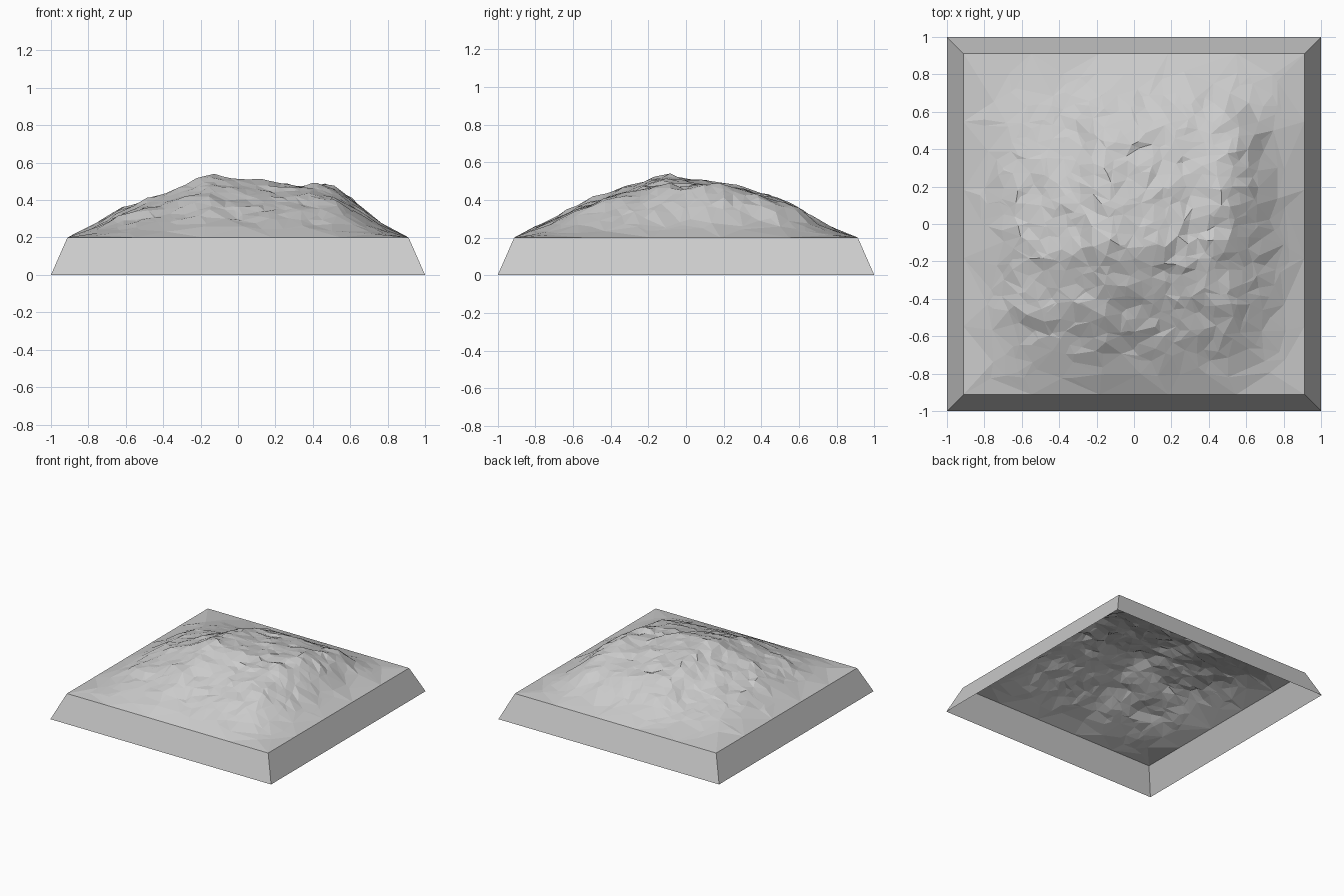
import bpy
import bmesh
import math
import random
from mathutils import Vector, noise, geometry

random.seed(4)
if "Cube" in bpy.data.objects:
    bpy.data.objects.remove(bpy.data.objects["Cube"], do_unlink=True)

RIM, FOOT, BASE_H, RISE = 0.912, 1.0, 0.2, 0.345

grey = bpy.data.materials.new("stone_grey")
grey.use_nodes = True
colour = (0.6, 0.6, 0.6, 1)
grey.diffuse_color = colour
grey.node_tree.nodes["Principled BSDF"].inputs["Base Color"].default_value = colour

# Ridge lines of the hill: position, height above the base
ACROSS = [(-RIM, 0), (-0.8, 0.06), (-0.6, 0.165), (-0.42, 0.22), (-0.3, 0.275),
          (-0.16, 0.345), (0, 0.315), (0.15, 0.3), (0.35, 0.265), (0.5, 0.24),
          (0.6, 0.185), (0.7, 0.11), (0.8, 0.05), (RIM, 0)]
ALONG = [(-RIM, 0), (-0.8, 0.06), (-0.6, 0.16), (-0.4, 0.25), (-0.2, 0.32),
         (-0.12, 0.35), (0, 0.33), (0.15, 0.31), (0.3, 0.285), (0.55, 0.21),
         (0.65, 0.15), (0.75, 0.07), (RIM, 0)]

# Local swells and hollows: x, y, radius, height
SWELLS = [(-0.35, 0.52, 0.25, -0.045), (0.48, 0.15, 0.22, 0.055),
          (0.48, 0.45, 0.18, 0.035), (0.5, -0.42, 0.2, 0.035),
          (-0.45, -0.45, 0.2, 0.025)]


def profile(points, t):
    for (a, ha), (b, hb) in zip(points, points[1:]):
        if a <= t <= b:
            return ha + (hb - ha) * (t - a) / (b - a)
    return 0


def height(x, y):
    if max(abs(x), abs(y)) > RIM - 0.001:
        return BASE_H
    body = profile(ACROSS, x) * profile(ALONG, y) / RISE
    for cx, cy, radius, lift in SWELLS:
        body += lift * math.exp(-((x - cx) ** 2 + (y - cy) ** 2) / radius ** 2)
    # Rocky ledges, weaker near the rim
    rough = noise.noise(Vector((x * 6, y * 8, 1.3))) * 0.5
    rough += noise.noise(Vector((x * 12, y * 17, 4.7))) * 0.8
    weight = min(1, max(0, body) / 0.14)
    return BASE_H + max(0.003, body + 0.027 * weight * (rough - 0.05))


def add_object(name, bm):
    mesh = bpy.data.meshes.new(name)
    bm.to_mesh(mesh)
    bm.free()
    mesh.materials.append(grey)
    obj = bpy.data.objects.new(name, mesh)
    bpy.context.collection.objects.link(obj)
    return obj


# Hill surface: scattered points joined into irregular triangles
sites = []
steps = 28
for i in range(steps):
    for j in range(steps):
        x = -0.8 + 1.6 * i / (steps - 1)
        y = -0.8 + 1.6 * j / (steps - 1)
        edge = max(abs(x), abs(y), math.hypot(x, y) * 0.85)
        if edge > 0.7 and random.random() < 0.6:
            continue
        sites.append(Vector((x + random.uniform(-0.028, 0.028),
                             y + random.uniform(-0.028, 0.028))))
for k in range(5):
    t = -RIM + 2 * RIM * k / 5
    sites += [Vector((t, -RIM)), Vector((RIM, t)),
              Vector((-t, RIM)), Vector((-RIM, -t))]

flat, _, triangles, *_ = geometry.delaunay_2d_cdt(sites, [], [], 0, 1e-5)
bm = bmesh.new()
verts = [bm.verts.new((p.x, p.y, height(p.x, p.y))) for p in flat]
for tri in triangles:
    bm.faces.new([verts[i] for i in tri])
bm.normal_update()
for face in bm.faces:
    if face.normal.z < 0:
        face.normal_flip()
add_object("hill_surface", bm)

# Sloping skirt, open below
bm = bmesh.new()
corners = [(-1, -1), (1, -1), (1, 1), (-1, 1)]
low = [bm.verts.new((x * FOOT, y * FOOT, 0)) for x, y in corners]
top = [bm.verts.new((x * RIM, y * RIM, BASE_H)) for x, y in corners]
for i in range(4):
    n = (i + 1) % 4
    bm.faces.new((low[i], low[n], top[n], top[i]))
add_object("base_skirt", bm)
